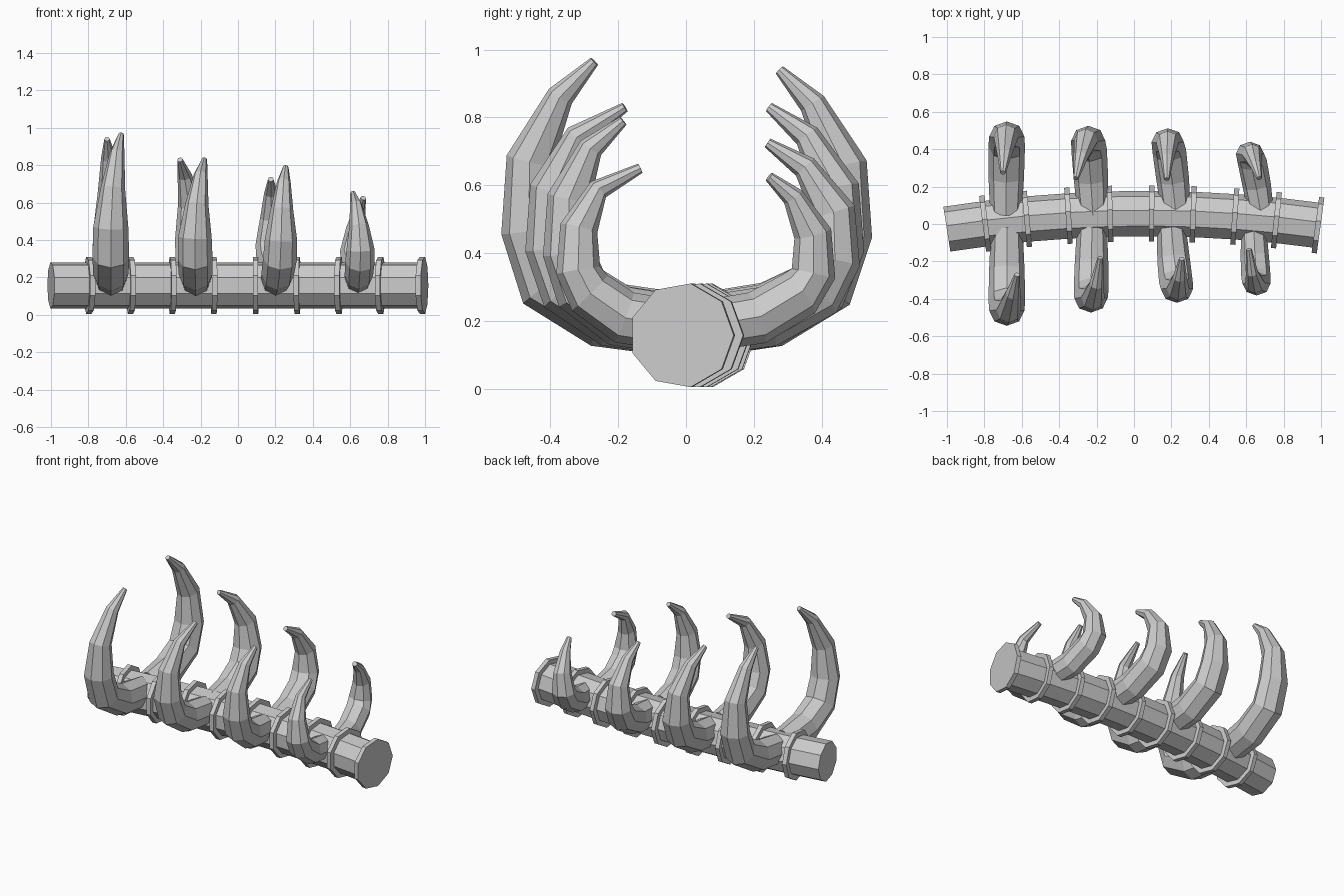
import bpy, bmesh, math
from mathutils import Vector

if "Cube" in bpy.data.objects:
    bpy.data.objects.remove(bpy.data.objects["Cube"])


def make_object(name, bm):
    bmesh.ops.recalc_face_normals(bm, faces=bm.faces)
    mesh = bpy.data.meshes.new(name)
    bm.to_mesh(mesh)
    bm.free()
    obj = bpy.data.objects.new(name, mesh)
    bpy.context.collection.objects.link(obj)
    return obj


def loft(name, rings):
    """Skin a list of closed point loops and cap both ends."""
    bm = bmesh.new()
    loops = [[bm.verts.new(p) for p in ring] for ring in rings]
    n = len(loops[0])
    for a, b in zip(loops, loops[1:]):
        for i in range(n):
            j = (i + 1) % n
            bm.faces.new((a[i], a[j], b[j], b[i]))
    bm.faces.new(loops[0])
    bm.faces.new(loops[-1])
    return make_object(name, bm)


def circle(center, u, v, ru, rv, sides):
    return [center + u * (ru * math.cos(2 * math.pi * i / sides))
            + v * (rv * math.sin(2 * math.pi * i / sides)) for i in range(sides)]


# Spine: gently bowed nine-sided tube with a collar at the end of each segment
SPINE_Z = 0.158
UP = Vector((0, 0, 1))


def spine_y(x):
    return 0.052 - 0.074 * (x - 0.06) ** 2


def spine_ring(x, radius, shift=0):
    t = Vector((1, -0.148 * (x - 0.06), 0)).normalized()
    side = Vector((-t.y, t.x, 0))
    return circle(Vector((x, spine_y(x), SPINE_Z)) + t * shift, side, UP, radius, radius, 9)


SEG = 2 / 9
loft("spine", [spine_ring(-1 + SEG * k, 0.125) for k in range(9)] + [spine_ring(0.98, 0.125)])
for k in range(9):
    x = 0.983 - SEG * k
    loft("spine_collar", [spine_ring(x, 0.155, -0.014), spine_ring(x, 0.155, 0.014)])

# Rib pattern: reach, height, radius along spine, radius across
PATTERN = [(0.06, 0.19, 0.085, 0.095), (0.25, 0.22, 0.095, 0.098), (0.41, 0.31, 0.098, 0.092),
           (0.463, 0.46, 0.094, 0.082), (0.46, 0.66, 0.066, 0.070),
           (0.37, 0.845, 0.040, 0.040), (0.27, 0.945, 0.015, 0.015)]
BLEND = [0, 0.4, 0.8, 1, 1, 1, 1]


def rib(name, side, x_base, x_mid, x_tip, reach, tip_y, tip_z, size):
    start = 0.06 if side > 0 else 0.03
    ky = (reach - 0.06) / (0.545 - 0.06)
    kz = (tip_z - 0.17) / (0.945 - 0.17)
    pts = []
    for i, (y, z, _, _) in enumerate(PATTERN):
        x = x_base + (x_mid - x_base) * BLEND[i]
        if i >= 4:
            x = x_mid + (x_tip - x_mid) * (0.2, 0.6, 1)[i - 4]
        yy = start if i == 0 else 0.06 + (y - 0.06) * ky
        if i == 6:
            yy = tip_y
        elif i == 5:
            yy = max(yy, tip_y + 0.07)
        zz = 0.17 + (z - 0.17) * (kz if i > 2 else (1 + kz) / 2)
        pts.append(Vector((x, side * yy, zz)))
    rings = []
    for i, p in enumerate(pts):
        t = (pts[min(i + 1, 6)] - pts[max(i - 1, 0)]).normalized()
        out = t.cross(Vector((side, 0, 0))).normalized() * -1
        along = t.cross(out).normalized()
        ru, rv = PATTERN[i][3], PATTERN[i][2]
        k = size if i < 6 else 1
        rings.append(circle(p, out, along, ru * k, rv * k, 8))
    loft(name, rings)


# Four pairs, shrinking towards +x
rib("rib_1_back", 1, -0.685, -0.68, -0.70, 0.55, 0.275, 0.94, 1)
rib("rib_1_front", -1, -0.68, -0.68, -0.625, 0.545, 0.27, 0.965, 1)
rib("rib_2_back", 1, -0.22, -0.245, -0.31, 0.525, 0.245, 0.83, 0.97)
rib("rib_2_front", -1, -0.225, -0.23, -0.18, 0.465, 0.18, 0.83, 0.95)
rib("rib_3_back", 1, 0.225, 0.18, 0.175, 0.515, 0.24, 0.725, 0.92)
rib("rib_3_front", -1, 0.20, 0.23, 0.255, 0.405, 0.185, 0.79, 0.92)
rib("rib_4_back", 1, 0.68, 0.62, 0.67, 0.44, 0.245, 0.625, 0.80)
rib("rib_4_front", -1, 0.64, 0.655, 0.615, 0.37, 0.135, 0.65, 0.80)
